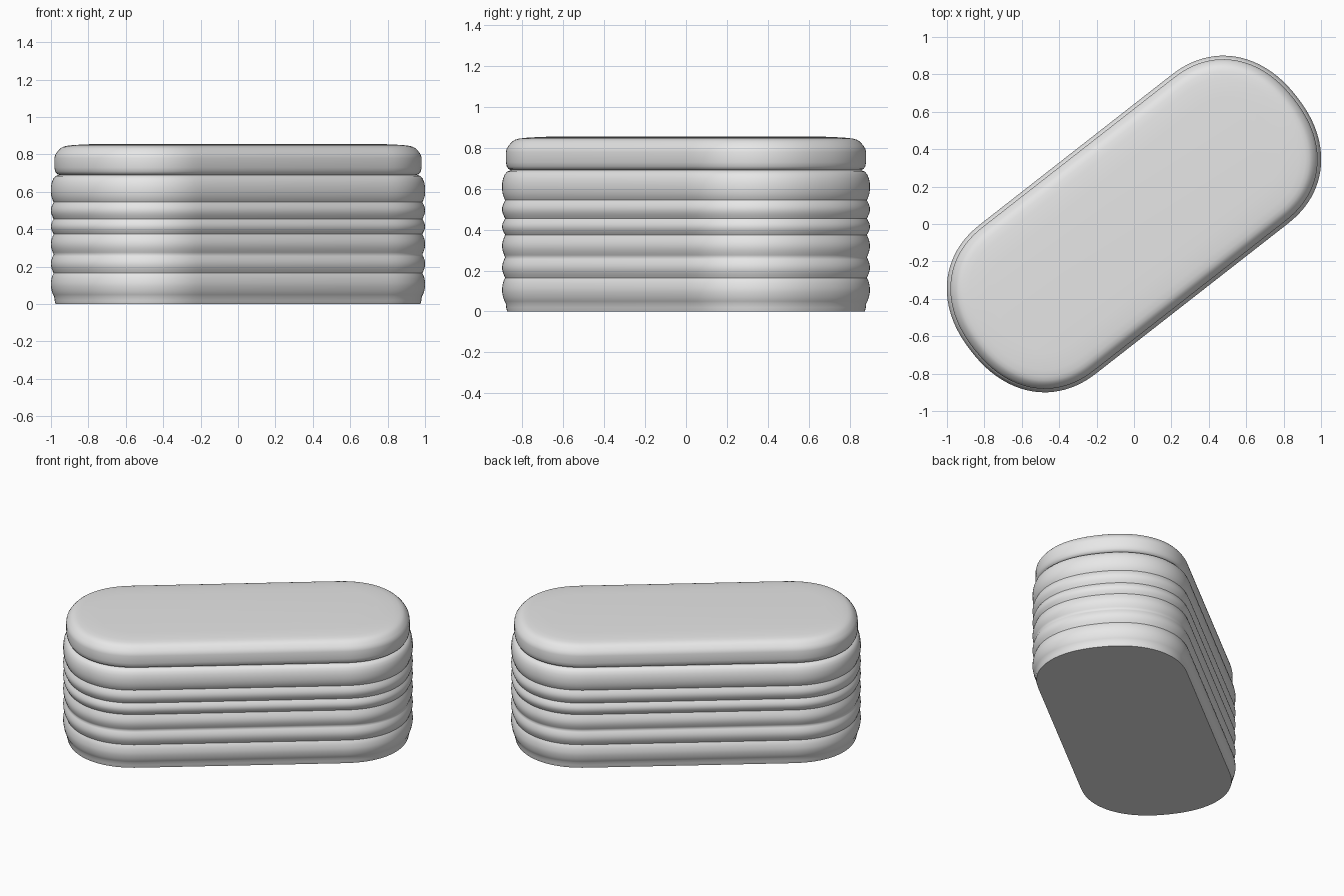
import bpy, bmesh
from math import sin, cos, pi, radians, hypot, copysign

cube = bpy.data.objects.get("Cube")
if cube:
    bpy.data.objects.remove(cube, do_unlink=True)

HALF_STRAIGHT, END_DEPTH, HALF_WIDTH = 0.645, 0.46, 0.505
FULLNESS = 2.2          # 2 is an ellipse, higher is squarer
TURN = radians(38)
SEGMENTS = 48

grey = bpy.data.materials.new("light grey")
grey.use_nodes = True
grey.diffuse_color = (0.8, 0.8, 0.8, 1)
grey.node_tree.nodes["Principled BSDF"].inputs["Base Color"].default_value = grey.diffuse_color


def power(value, exponent):
    return copysign(abs(value) ** exponent, value)


def outline(offset):
    """Long rounded plan shape, grown or shrunk along its normals, turned diagonally."""
    points = []
    e = 2 / FULLNESS
    for side in (1, -1):
        for i in range(SEGMENTS + 1):
            t = -pi / 2 + pi * i / SEGMENTS
            c, s = max(cos(t), 0), sin(t)
            nx, ny = power(c, 2 - e) / END_DEPTH, power(s, 2 - e) / HALF_WIDTH
            size = hypot(nx, ny)
            u = side * (HALF_STRAIGHT + END_DEPTH * power(c, e) + offset * nx / size)
            v = side * (HALF_WIDTH * power(s, e) + offset * ny / size)
            points.append((u * cos(TURN) - v * sin(TURN), u * sin(TURN) + v * cos(TURN)))
    return points


def build(name, profile):
    """Skin a stack of outlines given as (offset, height), closed at both ends."""
    bm = bmesh.new()
    rings = [[bm.verts.new((x, y, z)) for x, y in outline(off)] for off, z in profile]
    for low, high in zip(rings, rings[1:]):
        for i in range(len(low)):
            j = (i + 1) % len(low)
            bm.faces.new((low[i], low[j], high[j], high[i]))
    bm.faces.new(rings[0][::-1])
    bm.faces.new(rings[-1])
    mesh = bpy.data.meshes.new(name)
    bm.to_mesh(mesh)
    bm.free()
    mesh.materials.append(grey)
    obj = bpy.data.objects.new(name, mesh)
    bpy.context.collection.objects.link(obj)
    bpy.ops.object.select_all(action="DESELECT")
    obj.select_set(True)
    bpy.context.view_layer.objects.active = obj
    bpy.ops.object.shade_smooth_by_angle(angle=radians(50))


# Body: tapered foot, then a stack of softly rounded bands
body = [(-0.025, 0), (-0.02, 0.02), (-0.018, 0.04), (-0.012, 0.05), (-0.005, 0.07),
        (0, 0.095), (0, 0.115), (-0.004, 0.138), (-0.009, 0.153)]
grooves = [0.165, 0.265, 0.375, 0.455, 0.545]
for low, high in zip(grooves, grooves[1:]):
    for k in range(10):
        f = k / 10
        body.append((-0.015 * (1 - sin(pi * f)), low + (high - low) * f))
# Top band with a rounded shoulder under the lid
body += [(-0.015, 0.545), (-0.009, 0.557), (-0.002, 0.578), (0, 0.6), (0, 0.625),
         (-0.005, 0.65), (-0.013, 0.67), (-0.025, 0.684), (-0.045, 0.692)]
build("ribbed_body", body)

# Lid: rounded rim, a narrow shoulder and a barely domed top
lid = [(-0.055, 0.688), (-0.04, 0.692), (-0.03, 0.698), (-0.023, 0.71), (-0.019, 0.73),
       (-0.019, 0.78), (-0.023, 0.797), (-0.032, 0.811), (-0.041, 0.822), (-0.051, 0.832),
       (-0.064, 0.84), (-0.085, 0.846), (-0.12, 0.85), (-0.17, 0.853), (-0.22, 0.855)]
build("lid", lid)
